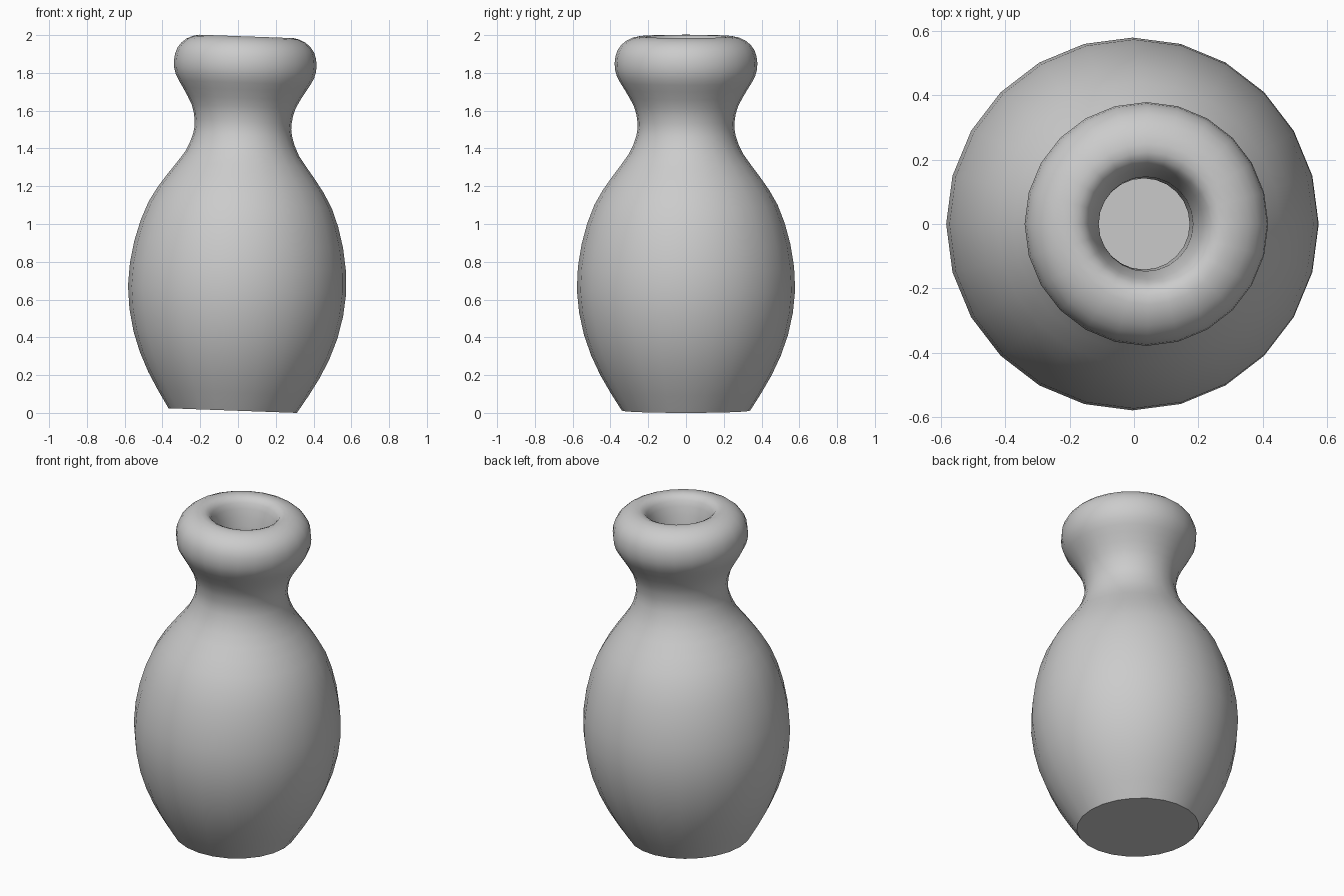
import bpy, bmesh, math
from mathutils import Matrix, Vector

cube = bpy.data.objects.get("Cube")
if cube:
    bpy.data.objects.remove(cube, do_unlink=True)

SEGMENTS = 24
TILT = math.radians(2.07)

# Radius and height along the vase axis
OUTER = [(.34, 0), (.455, .19), (.54, .4), (.578, .64), (.553, .88), (.485, 1.09),
         (.39, 1.24), (.302, 1.36), (.262, 1.46), (.257, 1.53), (.275, 1.61),
         (.325, 1.7), (.366, 1.77), (.378, 1.84), (.362, 1.91), (.315, 1.96),
         (.25, 1.982), (.2, 1.97), (.172, 1.92), (.15, 1.82), (.146, 1.75)]
INNER = [(.15, 1.5), (.25, 1.25), (.46, .8), (.46, .45), (.3, .1)]


def smooth_path(points, steps=2):
    """Catmull-Rom curve through the points."""
    pts = [Vector(p) for p in points]
    pts = [2 * pts[0] - pts[1]] + pts + [2 * pts[-1] - pts[-2]]
    path = []
    for a, b, c, d in zip(pts, pts[1:], pts[2:], pts[3:]):
        for i in range(steps):
            t = i / steps
            path.append(.5 * (2 * b + (c - a) * t + (2 * a - 5 * b + 4 * c - d) * t ** 2
                              + (3 * b - a - 3 * c + d) * t ** 3))
    return path + [pts[-2]]


# Vase: closed base, rounded lip and hollow inside turned from one profile
profile = [Vector((0, 0))] + smooth_path(OUTER + INNER) + [Vector((0, .1))]
bm = bmesh.new()
verts = [bm.verts.new((p.x, 0, p.y)) for p in profile]
edges = [bm.edges.new(pair) for pair in zip(verts, verts[1:])]
bmesh.ops.spin(bm, geom=verts + edges, cent=(0, 0, 0), axis=(0, 0, 1),
               angle=math.tau, steps=SEGMENTS, use_merge=True)
bmesh.ops.remove_doubles(bm, verts=bm.verts, dist=.0005)
bmesh.ops.recalc_face_normals(bm, faces=bm.faces)

# Slight lean, resting on the low edge of the base
bm.transform(Matrix.Translation((-.028, 0, .34 * math.sin(TILT)))
             @ Matrix.Rotation(TILT, 4, 'Y'))
mesh = bpy.data.meshes.new("vase")
bm.to_mesh(mesh)
bm.free()
vase = bpy.data.objects.new("vase", mesh)
bpy.context.collection.objects.link(vase)

# Plain grey clay
clay = bpy.data.materials.new("grey_clay")
clay.use_nodes = True
colour = (.6, .6, .6, 1)
clay.diffuse_color = colour
clay.node_tree.nodes["Principled BSDF"].inputs["Base Color"].default_value = colour
mesh.materials.append(clay)

bpy.ops.object.select_all(action='DESELECT')
vase.select_set(True)
bpy.context.view_layer.objects.active = vase
bpy.ops.object.shade_smooth_by_angle(angle=math.radians(35))
